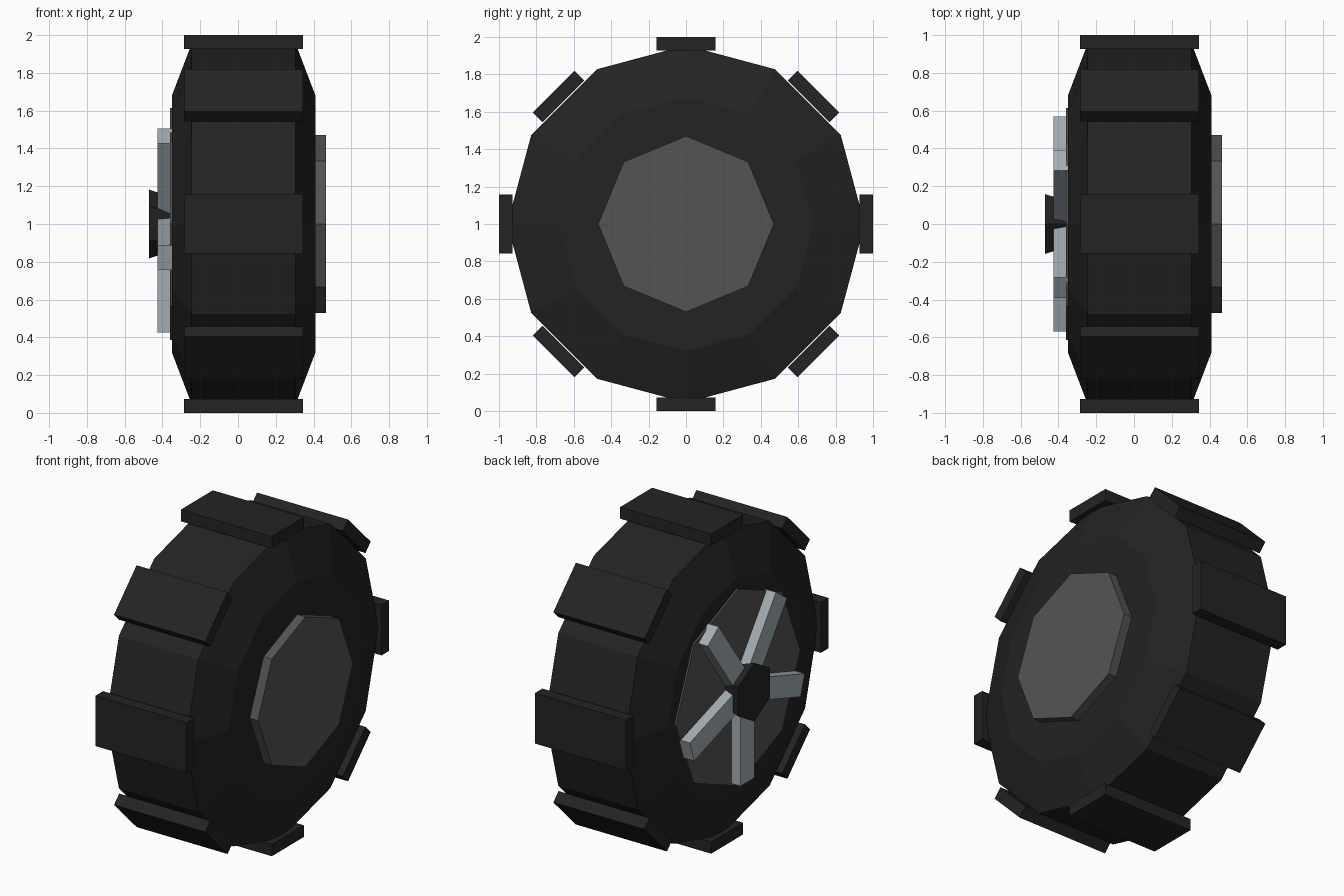
import bpy, bmesh
from math import sin, cos, pi, radians
from mathutils import Matrix, Vector

cube = bpy.data.objects.get("Cube")
if cube:
    bpy.data.objects.remove(cube, do_unlink=True)

AXLE = Vector((0, 0, 1))


def material(name, rgb, roughness=0.8):
    mat = bpy.data.materials.new(name)
    mat.use_nodes = True
    mat.diffuse_color = (*rgb, 1)
    bsdf = mat.node_tree.nodes["Principled BSDF"]
    bsdf.inputs["Base Color"].default_value = (*rgb, 1)
    bsdf.inputs["Roughness"].default_value = roughness
    return mat


rubber = material("black rubber", (0.017, 0.017, 0.017))
grey = material("dark grey metal", (0.088, 0.088, 0.088))
silver = material("silver metal", (0.37, 0.42, 0.45))


def finish(name, bm, mat):
    bmesh.ops.recalc_face_normals(bm, faces=bm.faces)
    mesh = bpy.data.meshes.new(name)
    bm.to_mesh(mesh)
    bm.free()
    mesh.materials.append(mat)
    obj = bpy.data.objects.new(name, mesh)
    obj.location = AXLE
    bpy.context.collection.objects.link(obj)
    return obj


def lathe(name, profile, sides, mat):
    """Solid of (x, radius) rings around the axle, capped at both ends."""
    bm = bmesh.new()
    rings = []
    for x, r in profile:
        angles = [2 * pi * i / sides for i in range(sides)]
        rings.append([bm.verts.new((x, r * sin(a), r * cos(a))) for a in angles])
    for a, b in zip(rings, rings[1:]):
        for i in range(sides):
            j = (i + 1) % sides
            bm.faces.new((a[i], a[j], b[j], b[i]))
    bm.faces.new(rings[0])
    bm.faces.new(rings[-1])
    return finish(name, bm, mat)


def radial_box(name, x_range, r_range, width, angle, mat):
    """Box pointing outwards from the axle, turned by angle from straight up."""
    bm = bmesh.new()
    size = (x_range[1] - x_range[0], width, r_range[1] - r_range[0])
    centre = (sum(x_range) / 2, 0, sum(r_range) / 2)
    place = Matrix.Translation(centre) @ Matrix.Diagonal((*size, 1))
    bmesh.ops.create_cube(bm, size=1, matrix=Matrix.Rotation(angle, 4, "X") @ place)
    return finish(name, bm, mat)


# Tyre body with bevelled shoulders
lathe("tyre", [(-0.35, 0.68), (-0.245, 0.955), (0.305, 0.955), (0.41, 0.68)], 12, rubber)

# Tread blocks
for i in range(8):
    radial_box(f"tread_block_{i + 1}", (-0.285, 0.345), (0.927, 1.0), 0.316,
               radians(45 * i), rubber)

# Inner cap and outer rim plate
lathe("inner_cap", [(0.38, 0.47), (0.467, 0.47)], 8, grey)
lathe("rim_plate", [(-0.361, 0.615), (-0.32, 0.615)], 8, grey)

# Five spokes, one pointing straight down
for i in range(5):
    radial_box(f"spoke_{i + 1}", (-0.425, -0.34), (0.0, 0.575), 0.136,
               radians(180 + 72 * i), silver)

# Tapered hub nut
lathe("hub_nut", [(-0.472, 0.183), (-0.35, 0.14)], 6, rubber)
